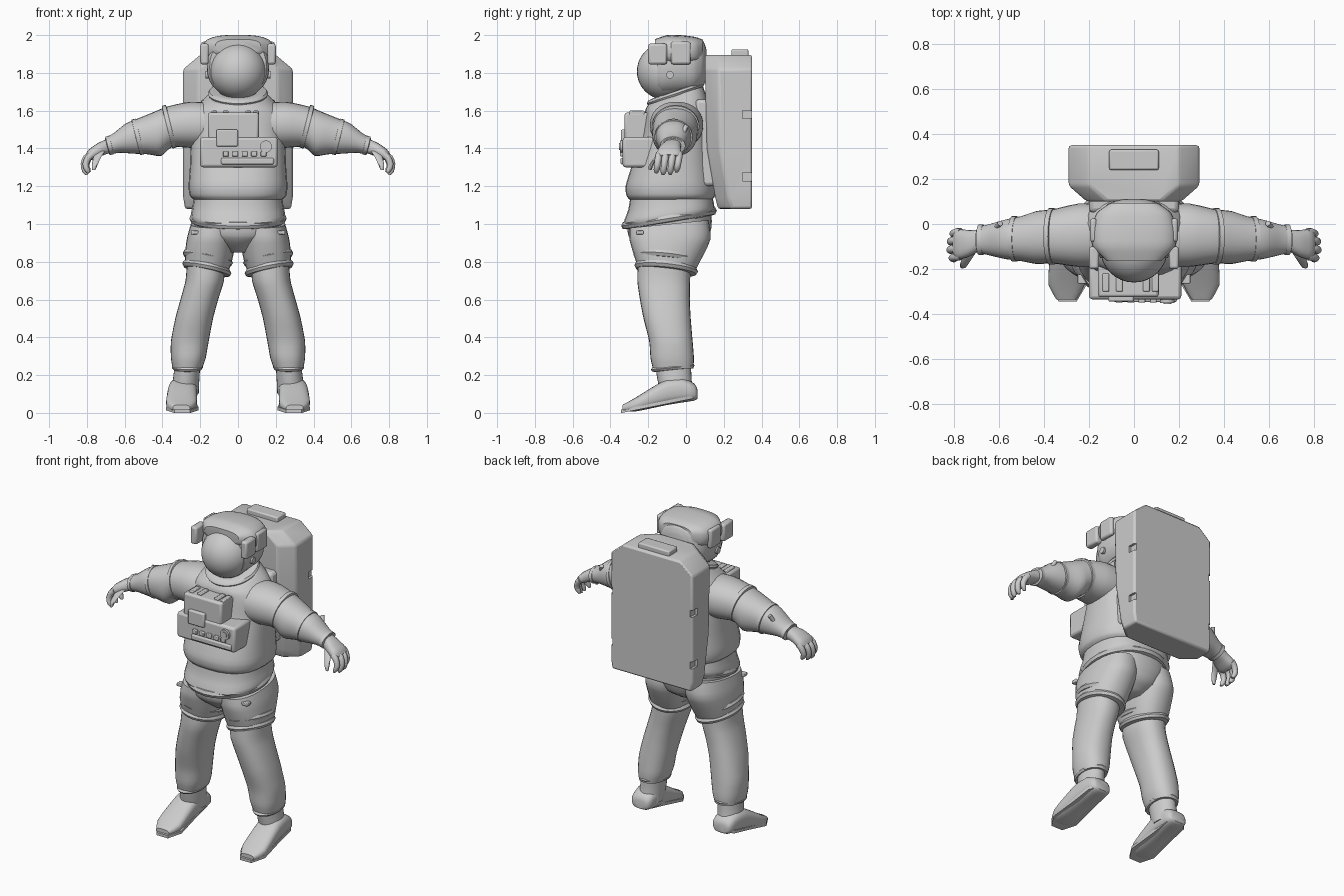
import bpy, bmesh, math
from mathutils import Vector, Matrix

cube = bpy.data.objects.get("Cube")
if cube:
    bpy.data.objects.remove(cube)

GREY = (0.6, 0.6, 0.6, 1)
suit = bpy.data.materials.new("suit_grey")
suit.use_nodes = True
suit.diffuse_color = GREY
suit.node_tree.nodes["Principled BSDF"].inputs["Base Color"].default_value = GREY
parts = []


def finish(name, bm, mirror=False, bevel=0):
    bmesh.ops.recalc_face_normals(bm, faces=bm.faces)
    mesh = bpy.data.meshes.new(name)
    bm.to_mesh(mesh)
    bm.free()
    mesh.materials.append(suit)
    ob = bpy.data.objects.new(name, mesh)
    bpy.context.collection.objects.link(ob)
    if bevel:
        mod = ob.modifiers.new("bevel", 'BEVEL')
        mod.width, mod.segments = bevel, 2
    if mirror:
        ob.modifiers.new("mirror", 'MIRROR').use_mirror_merge = False
    parts.append(ob)
    return ob


def skin(bm, loops):
    """Bridge closed point loops and cap both ends."""
    rows = [[bm.verts.new(p) for p in loop] for loop in loops]
    n = len(rows[0])
    for a, b in zip(rows, rows[1:]):
        for i in range(n):
            j = (i + 1) % n
            bm.faces.new((a[i], a[j], b[j], b[i]))
    bm.faces.new(rows[0])
    bm.faces.new(rows[-1])


def loft(bm, rings, power=2.0, sides=28, steps=3):
    """Rings are (centre, half axis, half axis); blended smoothly when steps > 1."""
    def blend(k, t):
        p = [rings[max(0, min(len(rings) - 1, k + d))] for d in (-1, 0, 1, 2)]
        out = []
        for a, b, c, d in zip(*p):
            a, b, c, d = map(Vector, (a, b, c, d))
            m, n = (c - a) / 3, (d - b) / 3
            out.append(b * (2*t**3 - 3*t*t + 1) + m * (t**3 - 2*t*t + t)
                       + c * (3*t*t - 2*t**3) + n * (t**3 - t*t))
        return out

    def squash(w):
        return math.copysign(abs(w) ** (2 / power), w)
    rows = [blend(k, s / steps) for k in range(len(rings) - 1) for s in range(steps)]
    rows.append([Vector(q) for q in rings[-1]])
    angles = [math.tau * i / sides for i in range(sides)]
    skin(bm, [[c + u * squash(math.cos(a)) + v * squash(math.sin(a)) for a in angles]
              for c, u, v in rows])


def upright(name, rows, mirror=False, **kw):
    """Rows: x, y, z, half width, half depth, slope along y, slope along x."""
    bm = bmesh.new()
    loft(bm, [((x, y, z), (a, 0, a * sx), (0, b, b * sy))
              for x, y, z, a, b, sy, sx in rows], **kw)
    return finish(name, bm, mirror)


def along_y(name, rows, mirror=False, **kw):
    """Rows: y, x, z, half width, half height."""
    bm = bmesh.new()
    loft(bm, [((x, y, z), (a, 0, 0), (0, 0, h)) for y, x, z, a, h in rows], **kw)
    return finish(name, bm, mirror)


def band(name, x, y, z, a, b, sy=0, sx=0, h=0.02, mirror=False):
    """Rounded strap ring around a limb or the body."""
    rows = [(x, y, z + h * dz, a + e, b + e, sy, sx)
            for dz, e in ((-1, -.02), (-.8, 0), (0, .008), (.8, 0), (1, -.02))]
    return upright(name, rows, mirror, steps=1)


def box(name, x, y, z, mirror=False, bevel=0.008):
    """Box from (low, high) pairs."""
    bm = bmesh.new()
    spans = (x, y, z)
    mat = Matrix.Translation([(a + b) / 2 for a, b in spans]) @ \
        Matrix.Diagonal([b - a for a, b in spans] + [1])
    bmesh.ops.create_cube(bm, size=1, matrix=mat)
    return finish(name, bm, mirror, bevel)


def cylinder(name, at, r, depth, axis, mirror=False):
    bm = bmesh.new()
    rot = Vector(axis).to_track_quat('Z', 'Y').to_matrix().to_4x4()
    bmesh.ops.create_cone(bm, cap_ends=True, segments=20, radius1=r, radius2=r,
                          depth=depth, matrix=Matrix.Translation(at) @ rot)
    return finish(name, bm, mirror)


# Torso, waist skirt and pelvis
upright("torso", [(0, -.08, 1.13, .235, .22, 0, 0), (0, -.08, 1.15, .255, .235, 0, 0),
                  (0, -.08, 1.2, .262, .24, 0, 0), (0, -.07, 1.3, .255, .22, 0, 0),
                  (0, -.05, 1.45, .25, .19, 0, 0), (0, -.045, 1.56, .25, .175, 0, 0),
                  (0, -.05, 1.63, .21, .165, .15, 0), (0, -.055, 1.68, .15, .145, .33, 0)],
        power=2.5)
upright("waist", [(0, -.08, 1.18, .23, .21, 0, 0), (0, -.08, 1.1, .24, .225, .1, 0),
                  (0, -.09, 1.04, .25, .24, .15, 0), (0, -.09, 1.0, .225, .21, .15, 0)], power=2.5)
band("waist_ring", 0, -.09, 1.03, .25, .245, .16, h=.022)
upright("pelvis", [(0, -.09, 1.04, .235, .225, .15, 0), (0, -.085, .96, .225, .22, .1, 0),
                   (0, -.085, .9, .15, .19, 0, 0), (0, -.09, .85, .06, .12, 0, 0)], power=2.3)

# Legs
upright("shorts", [(.125, -.09, 1.0, .125, .21, .1, 0), (.14, -.085, .92, .13, .215, 0, .05),
                   (.155, -.1, .83, .125, .18, -.1, .15), (.165, -.105, .77, .115, .155, -.1, .2)],
        True, power=2.3)
band("upper_hem", .16, -.105, .82, .125, .165, -.1, .2, mirror=True)
band("lower_hem", .165, -.105, .765, .122, .16, -.1, .2, mirror=True)
upright("leg", [(.17, -.115, .8, .1, .14, 0, 0), (.176, -.118, .7, .102, .14, 0, 0),
                (.205, -.112, .6, .1, .132, 0, 0), (.232, -.1, .5, .1, .125, 0, 0),
                (.255, -.08, .38, .1, .115, 0, 0), (.263, -.073, .29, .092, .115, 0, 0),
                (.268, -.068, .235, .078, .107, 0, 0)], True, power=2.3)
band("ankle_band", .268, -.07, .24, .075, .108, .1, h=.014, mirror=True)
upright("boot_shaft", [(.268, -.068, .25, .068, .095, 0, 0), (.275, -.06, .17, .07, .09, 0, 0),
                       (.283, -.045, .1, .075, .09, 0, 0)], True, steps=2)
along_y("boot", [(.06, .287, .1, .045, .025), (.045, .287, .11, .065, .045),
                 (-.02, .288, .12, .075, .065), (-.1, .293, .11, .077, .068),
                 (-.18, .297, .08, .08, .055), (-.27, .3, .043, .08, .036),
                 (-.335, .3, .025, .045, .018)], True, power=2.8, steps=2)
bm = bmesh.new()
outline = [(.03, .06), (.065, .02), (.07, -.1), (.085, -.27), (.04, -.345)]
loop = [(x, y) for x, y in outline] + [(-x, y) for x, y in reversed(outline)]
skin(bm, [[(.295 + x, y, .068 + .2 * y + dz) for x, y in loop] for dz in (0, .018)])
finish("boot_sole", bm, True)

# Arms, as rings along x: x, y, z, half depth, half height, lean
bm = bmesh.new()
arm = [(.1, -.05, 1.52, .14, .12, 0), (.25, -.05, 1.525, .14, .122, 0),
       (.36, -.055, 1.515, .12, .108, .1), (.43, -.06, 1.475, .118, .115, .2),
       (.5, -.065, 1.465, .1, .096, .25), (.57, -.068, 1.452, .088, .08, .3),
       (.64, -.07, 1.43, .07, .053, .3), (.69, -.07, 1.412, .058, .042, .35)]
loft(bm, [((x, y, z), (0, a, 0), (h * k, 0, h)) for x, y, z, a, h, k in arm], power=2.2)
finish("arm", bm, True)
for name, x, y, z, a, h in (("shoulder_band", .365, -.055, 1.515, .123, .11),
                            ("elbow_band", .53, -.066, 1.461, .098, .091),
                            ("wrist_band", .68, -.07, 1.416, .064, .046)):
    bm = bmesh.new()
    loft(bm, [((x + d, y, z - .3 * d), (0, a + e, 0), ((h + e) * .25, 0, h + e))
              for d, e in ((-.014, -.015), (-.01, .003), (.01, .003), (.014, -.015))], steps=1)
    finish(name, bm, True)

# Gloves
bm = bmesh.new()
loft(bm, [((.68, -.07, 1.415), (0, .045, 0), (.012, 0, .036)),
          ((.73, -.085, 1.395), (0, .058, 0), (.014, 0, .032)),
          ((.775, -.09, 1.368), (0, .066, 0), (.015, 0, .026)),
          ((.795, -.09, 1.352), (0, .055, 0), (.012, 0, .015))], power=2.5, sides=20)
finish("palm", bm, True)
bm = bmesh.new()
for y, reach in ((-.035, -.012), (-.07, 0), (-.107, .002), (-.143, -.008)):
    loft(bm, [((.77, y, 1.37), (0, .018, 0), (.01, 0, .017)),
              ((.802 + reach, y - .003, 1.35), (0, .019, 0), (.014, 0, .012)),
              ((.815 + reach, y - .008, 1.315), (0, .017, 0), (.017, 0, .004)),
              ((.808 + reach, y - .012, 1.28 - reach), (0, .016, 0), (.015, 0, -.003)),
              ((.798 + reach, y - .014, 1.262 - reach), (0, .008, 0), (.007, 0, -.002))],
         sides=10, steps=2)
loft(bm, [((.725, -.12, 1.39), (0, .02, .005), (.024, 0, 0)),
          ((.745, -.158, 1.355), (0, .015, .01), (.02, 0, 0)),
          ((.758, -.183, 1.315), (0, .014, .005), (.016, 0, 0)),
          ((.764, -.19, 1.285), (0, .007, 0), (.008, 0, 0))], sides=10, steps=2)
finish("fingers", bm, True)

# Helmet
bm = bmesh.new()
bmesh.ops.create_uvsphere(bm, u_segments=32, v_segments=20, radius=.15, matrix=Matrix.Translation(
    (0, -.11, 1.808)))
finish("visor", bm)
along_y("helmet_shell", [(.108, 0, 1.85, .06, .075), (.09, 0, 1.85, .115, .12),
                         (.04, 0, 1.84, .155, .15), (-.04, 0, 1.84, .165, .158),
                         (-.12, 0, 1.835, .163, .158), (-.15, 0, 1.83, .15, .145)], power=2.4)
along_y("helmet_hood", [(.09, 0, 1.92, .11, .055), (.05, 0, 1.915, .165, .075),
                        (-.02, 0, 1.915, .188, .084), (-.1, 0, 1.92, .185, .08),
                        (-.165, 0, 1.94, .12, .038)], power=2.9)
band("neck_ring", 0, -.055, 1.69, .152, .145, .34, h=.016)
box("helmet_lamp", (.155, .2), (-.2, -.1), (1.845, 1.955), True, .012)
box("helmet_lamp_rear", (.165, .195), (-.08, .025), (1.845, 1.965), True, .012)
cylinder("visor_pivot", (.162, -.085, 1.79), .02, .02, (1, 0, 0), True)

# Backpack
bm = bmesh.new()
skin(bm, [[(-w, .35, z), (w, .35, z), (w, y + .07, z), (w - .08, y, z),
           (.08 - w, y, z), (-w, y + .07, z)]
          for z, w, y in ((1.08, .28, .17), (1.14, .29, .155), (1.4, .29, .11),
                          (1.82, .29, .1), (1.895, .2, .1))])
pack = finish("backpack", bm, bevel=.012)
for z in (1.25, 1.58):
    for side in (-1, 1):
        cutter = box("notch_cutter", sorted((side * .275, side * .32)), (.3, .37),
                     (z - .022, z + .022), bevel=0)
        parts.remove(cutter)
        cutter.hide_render = True
        cutter.hide_set(True)
        cut = pack.modifiers.new("notch", 'BOOLEAN')
        cut.operation, cut.object = 'DIFFERENCE', cutter
box("backpack_hatch", (-.11, .11), (.24, .33), (1.88, 1.925))
box("backpack_mount", (-.2, .2), (.05, .17), (1.2, 1.66), bevel=.02)

# Chest control unit
box("control_lower", (-.2, .21), (-.335, -.15), (1.3, 1.46), bevel=.015)
box("control_upper", (-.16, .11), (-.325, -.15), (1.44, 1.59), bevel=.012)
box("control_panel", (-.115, 0), (-.345, -.3), (1.41, 1.5))
box("control_tray", (-.09, .19), (-.347, -.3), (1.315, 1.35))
for i in range(5):
    x = -.08 + i * .05
    box("control_switch", (x, x + .03), (-.349, -.3), (1.357, 1.385), bevel=.004)
cylinder("control_knob", (.148, -.335, 1.41), .032, .03, (0, 1, 0))
cylinder("control_dial", (.148, -.345, 1.41), .018, .02, (0, 1, 0))
for x in (-.14, -.08, .04, .08):
    box("control_connector", (x, x + .03), (-.3, -.22), (1.575, 1.6), bevel=.005)

# Small fittings on sleeves and hips
cylinder("sleeve_valve", (.605, -.01, 1.495), .012, .06, (-.4, .5, 1), True)
box("hip_tab", (.19, .25), (-.265, -.225), (.945, .965), True, .004)

# Smooth shading with sharp edges kept
for ob in parts:
    bpy.context.view_layer.objects.active = ob
    bpy.ops.object.select_all(action='DESELECT')
    ob.select_set(True)
    bpy.ops.object.shade_smooth_by_angle(angle=math.radians(40))
